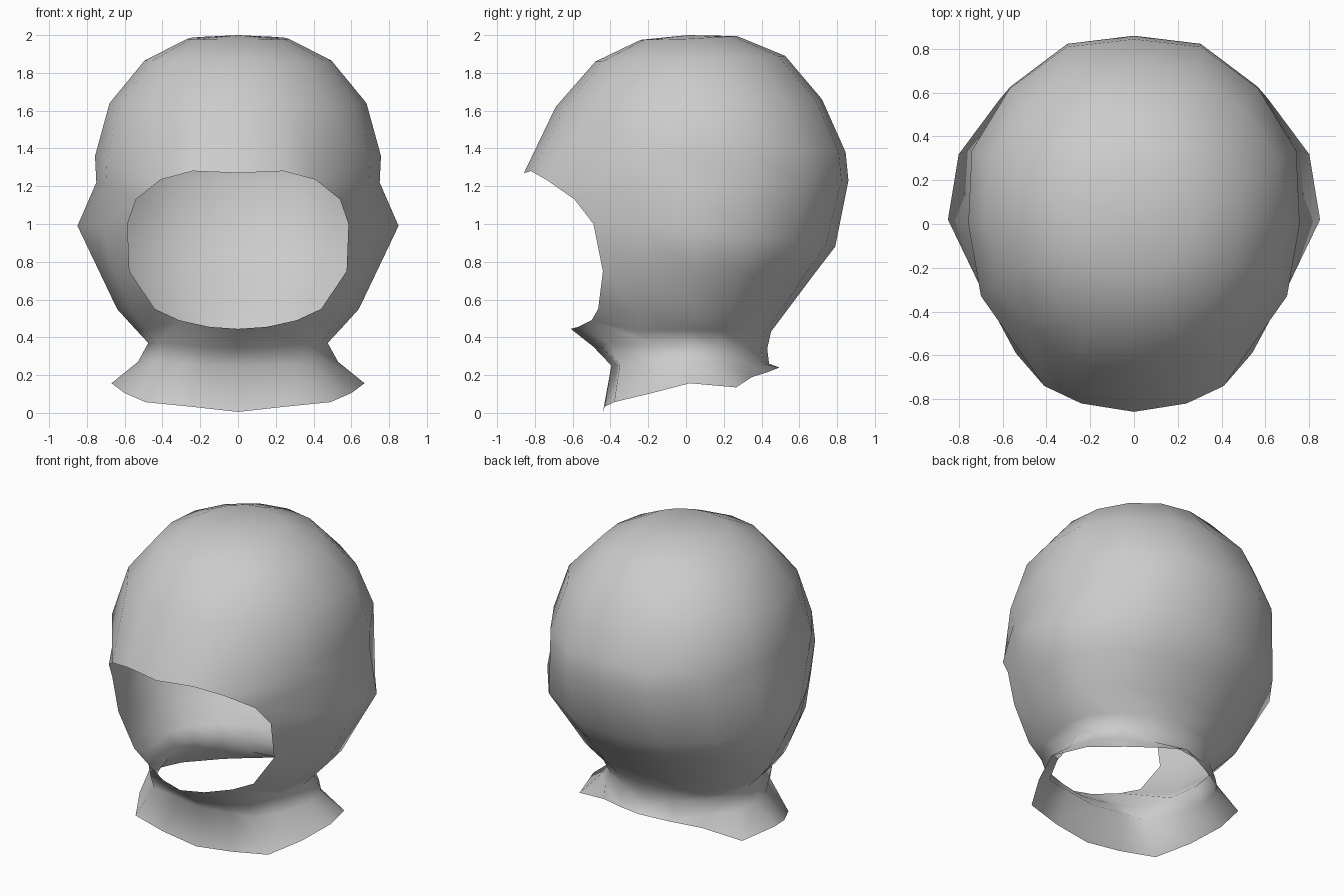
import bpy, bmesh, math

grey = bpy.data.materials.new("light grey")
grey.diffuse_color = (0.6, 0.6, 0.6, 1)

# Half rings from crown to neck: width, middle y, front y, back y, z at front / side / back,
# and how much the rear corners puff out
RINGS = [
    (0.27, 0.00, -0.24, 0.27, 1.975, 1.98, 1.995, 1.0),
    (0.495, 0.01, -0.48, 0.525, 1.86, 1.865, 1.89, 1.01),
    (0.68, 0.01, -0.69, 0.72, 1.62, 1.64, 1.66, 1.05),
    (0.757, 0.00, -0.86, 0.845, 1.27, 1.36, 1.38, 1.06),
    (0.75, 0.00, -0.80, 0.86, 1.20, 1.22, 1.23, 1.06),
    (0.85, 0.02, -0.68, 0.79, 0.99, 0.99, 0.88, 1.02),
    (0.745, 0.03, -0.60, 0.675, 0.75, 0.77, 0.73, 1.02),
    (0.64, 0.04, -0.60, 0.54, 0.53, 0.55, 0.55, 1.02),
    (0.54, 0.02, -0.61, 0.45, 0.445, 0.44, 0.43, 1.0),
    (0.475, 0.02, -0.49, 0.43, 0.35, 0.37, 0.34, 1.0),
    (0.53, 0.02, -0.395, 0.44, 0.25, 0.27, 0.26, 1.0),
]
# Hand-placed points, keyed by (ring, column)
FIXED = {
    # rim of the face opening
    (3, 0): (0, -0.858, 1.27), (3, 1): (0.24, -0.82, 1.28), (3, 2): (0.41, -0.74, 1.235),
    (4, 2): (0.54, -0.59, 1.13), (5, 2): (0.585, -0.49, 1.0), (6, 2): (0.575, -0.44, 0.75),
    (7, 2): (0.44, -0.465, 0.55), (8, 2): (0.31, -0.50, 0.49),
    (8, 1): (0.15, -0.57, 0.455), (8, 0): (0, -0.61, 0.445),
    # cheek, jaw corner and front of neck
    (5, 3): (0.72, -0.25, 0.99), (6, 3): (0.665, -0.24, 0.76), (7, 3): (0.56, -0.25, 0.53),
    (8, 3): (0.49, -0.25, 0.435), (9, 2): (0.36, -0.41, 0.37), (10, 2): (0.375, -0.35, 0.26),
}
# Flared hem of the collar, front to back
HEM = [(0, -0.44, 0.005), (0.25, -0.43, 0.033), (0.49, -0.38, 0.057), (0.6, -0.18, 0.105),
       (0.67, 0.02, 0.157), (0.6, 0.265, 0.135), (0.36, 0.35, 0.19), (0.18, 0.43, 0.215), (0, 0.495, 0.24)]
COLS = 9


def ring_point(r, c):
    if (r, c) in FIXED:
        return FIXED[r, c]
    w, cy, f, b, zf, zs, zb, puff = RINGS[r]
    a = math.pi * c / (COLS - 1)
    k = math.cos(a)
    end_y, end_z = (f, zf) if k > 0 else (b, zb)
    x = 0 if c in (0, COLS - 1) else w * math.sin(a)
    s = puff if 5 <= c <= 7 else 1
    return (x * s, cy + (end_y - cy) * abs(k) * (1 + (s - 1) * 0.6), zs + (end_z - zs) * abs(k))


bm = bmesh.new()
rows = [[bm.verts.new(ring_point(r, c)) for c in range(COLS)] for r in range(len(RINGS))]
rows.append([bm.verts.new(p) for p in HEM])

# Crown cap
top = bm.verts.new((0, 0.01, 2.0))
for c in range(COLS - 1):
    bm.faces.new((top, rows[0][c], rows[0][c + 1]))

# Head, neck and collar, leaving the face open
for r in range(len(rows) - 1):
    for c in range(COLS - 1):
        if 3 <= r <= 7 and c < 2:
            continue
        bm.faces.new((rows[r][c], rows[r + 1][c], rows[r + 1][c + 1], rows[r][c + 1]))
bmesh.ops.delete(bm, geom=[v for v in bm.verts if not v.link_faces], context='VERTS')

# Mirror to the other side
copy = bmesh.ops.duplicate(bm, geom=bm.verts[:] + bm.edges[:] + bm.faces[:])["geom"]
for v in copy:
    if isinstance(v, bmesh.types.BMVert):
        v.co.x = -v.co.x
bmesh.ops.reverse_faces(bm, faces=[f for f in copy if isinstance(f, bmesh.types.BMFace)])
bmesh.ops.remove_doubles(bm, verts=bm.verts[:], dist=0.0005)
for f in bm.faces:
    f.smooth = True

mesh = bpy.data.meshes.new("hood")
bm.to_mesh(mesh)
bm.free()
mesh.materials.append(grey)
hood = bpy.data.objects.new("hood", mesh)
bpy.context.collection.objects.link(hood)
